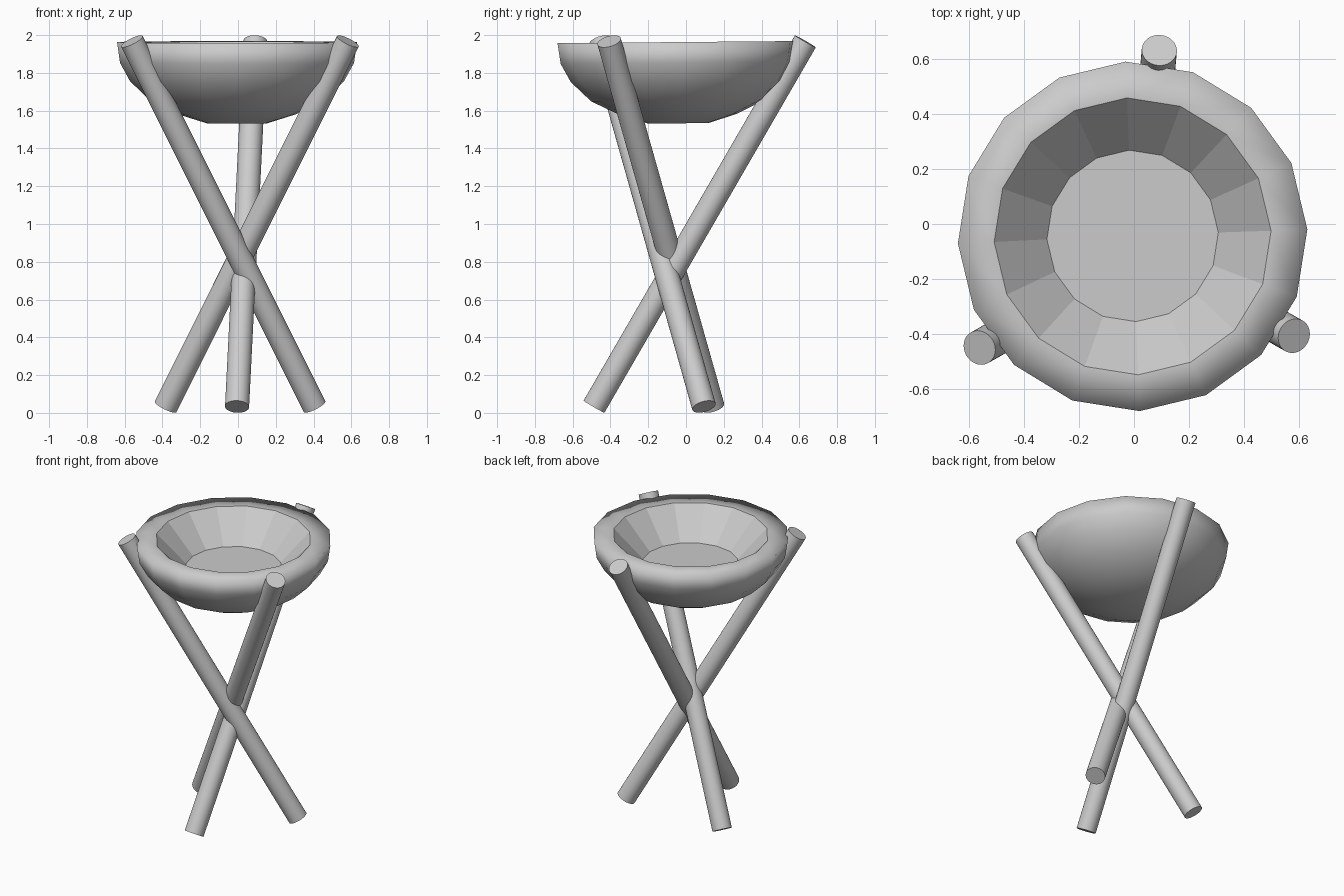
import bpy, bmesh, math
from mathutils import Vector

if "Cube" in bpy.data.objects:
    bpy.data.objects.remove(bpy.data.objects["Cube"])


def new_object(name, bm):
    mesh = bpy.data.meshes.new(name)
    bm.to_mesh(mesh)
    bm.free()
    ob = bpy.data.objects.new(name, mesh)
    bpy.context.collection.objects.link(ob)
    return ob


def make_bowl(name, profile, smooth_bands, sides=16, phase=math.radians(2.3)):
    """Lathe an open profile of (radius, z) points and cap both ends."""
    bm = bmesh.new()
    rings = []
    for r, z in profile:
        rings.append([bm.verts.new((r * math.cos(phase + i * math.tau / sides),
                                    r * math.sin(phase + i * math.tau / sides), z))
                      for i in range(sides)])
    for k in range(len(rings) - 1):
        a, b = rings[k], rings[k + 1]
        for i in range(sides):
            j = (i + 1) % sides
            f = bm.faces.new((a[i], a[j], b[j], b[i]))
            f.smooth = k < smooth_bands
    bm.faces.new(rings[0][::-1]).smooth = True
    bm.faces.new(rings[-1])
    bmesh.ops.recalc_face_normals(bm, faces=bm.faces)
    return new_object(name, bm)


def make_leg(name, foot, top, radius=0.064, sides=32):
    """Straight round pole between two points."""
    foot, top = Vector(foot), Vector(top)
    axis = top - foot
    bm = bmesh.new()
    bmesh.ops.create_cone(bm, cap_ends=True, segments=sides, radius1=radius,
                          radius2=radius, depth=axis.length)
    for f in bm.faces:
        f.smooth = len(f.verts) == 4
    ob = new_object(name, bm)
    ob.location = (foot + top) / 2
    ob.rotation_mode = 'QUATERNION'
    ob.rotation_quaternion = axis.to_track_quat('Z', 'Y')
    return ob


# Bowl: rounded outside and broad rim are smooth, faceted basin is flat
outside = [(0.16, -0.43), (0.31, -0.383), (0.46, -0.31), (0.567, -0.207), (0.62, -0.11)]
rim = [(0.636, 0.0), (0.504, 0.0)]
basin = [(0.312, -0.20)]
bowl = make_bowl("bowl", outside + rim + basin, smooth_bands=6)
bowl.location = (-0.005, -0.045, 1.963)
bowl.rotation_euler.x = math.radians(0.5)

# Three crossed legs
legs = {
    "back_leg": ((-0.005, -0.487, 0.033), (0.092, 0.632, 1.967)),
    "left_leg": ((0.405, 0.095, 0.033), (-0.562, -0.45, 1.967)),
    "right_leg": ((-0.383, 0.14, 0.033), (0.582, -0.407, 1.967)),
}
for name, (foot, top) in legs.items():
    make_leg(name, foot, top)
